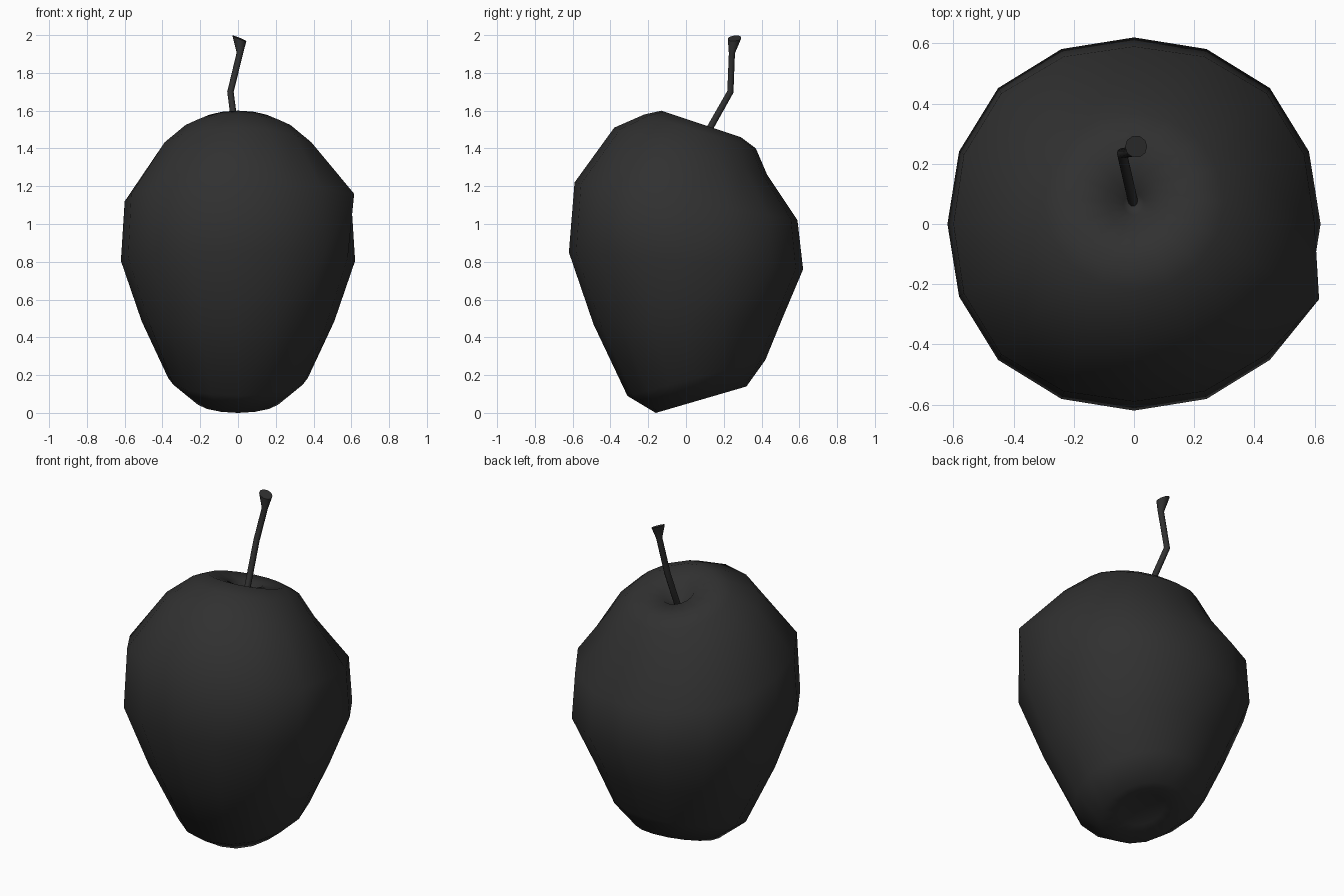
import bpy, bmesh
from math import sin, cos, pi, radians
from mathutils import Vector

if "Cube" in bpy.data.objects:
    bpy.data.objects.remove(bpy.data.objects["Cube"])

mat = bpy.data.materials.new("dark_grey")
mat.diffuse_color = (0.03, 0.03, 0.03, 1)
mat.use_nodes = True
mat.node_tree.nodes["Principled BSDF"].inputs["Base Color"].default_value = mat.diffuse_color


def loft(name, rings, close_start=None, close_end=None):
    """Skin a stack of equal-length rings; ends close to a point or a flat cap."""
    bm = bmesh.new()
    rows = [[bm.verts.new(p) for p in r] for r in rings]
    n = len(rows[0])
    for a, b in zip(rows, rows[1:]):
        for i in range(n):
            j = (i + 1) % n
            bm.faces.new((a[i], a[j], b[j], b[i]))
    for row, tip in ((rows[0], close_start), (rows[-1], close_end)):
        if tip is None:
            bm.faces.new(row)
        else:
            t = bm.verts.new(tip)
            for i in range(n):
                bm.faces.new((row[i], row[(i + 1) % n], t))
    bmesh.ops.recalc_face_normals(bm, faces=bm.faces)
    me = bpy.data.meshes.new(name)
    bm.to_mesh(me)
    bm.free()
    me.materials.append(mat)
    ob = bpy.data.objects.new(name, me)
    bpy.context.collection.objects.link(ob)
    me.polygons.foreach_set("use_smooth", [True] * len(me.polygons))
    me.update()
    return ob


# Fruit body: tilted rings as (front y, front z, back y, back z, half width x, lumpiness)
SEGMENTS = 16
profile = [
    (-0.05, 0.06, 0.20, 0.13, 0.12, 0),
    (-0.16, 0.00, 0.32, 0.14, 0.23, 0),
    (-0.31, 0.09, 0.42, 0.28, 0.37, 0),
    (-0.49, 0.47, 0.51, 0.50, 0.51, 0),
    (-0.62, 0.85, 0.62, 0.76, 0.62, 0.03),
    (-0.59, 1.22, 0.59, 1.02, 0.60, 0.04),
    (-0.38, 1.51, 0.43, 1.26, 0.42, 0),
    (-0.22, 1.58, 0.37, 1.40, 0.30, 0),
    (-0.13, 1.60, 0.29, 1.46, 0.21, 0),
    (-0.02, 1.54, 0.17, 1.48, 0.09, 0),
    (0.03, 1.45, 0.10, 1.43, 0.035, 0),
]
body_rings = []
for fy, fz, by, bz, hw, lump in profile:
    ring = []
    for i in range(SEGMENTS):
        a = 2 * pi * i / SEGMENTS
        k = 1 + lump * sin(2 * a) ** 2
        s = sin(a) * k
        ring.append(Vector((hw * cos(a) * k,
                            (fy + by) / 2 + s * (by - fy) / 2,
                            (fz + bz) / 2 + s * (bz - fz) / 2)))
    body_rings.append(ring)
# one raised lump on the right shoulder
body_rings[5][SEGMENTS - 1] = Vector((0.615, -0.25, 1.16))
loft("fruit_body", body_rings, (0, 0.075, 0.115), (0, 0.065, 1.42))

# Stem: kinked tube with a flared, slanted tip (x, y, z, radius, slant x, slant y)
path = [
    (0.00, 0.06, 1.39, 0.017, 0.0, -0.5),
    (-0.04, 0.235, 1.70, 0.017, 0.0, -0.3),
    (0.01, 0.243, 1.905, 0.017, -0.2, 0.0),
    (0.007, 0.257, 1.983, 0.037, -0.4, 0.1),
]
stem_rings = [[Vector((x + r * cos(a), y + r * sin(a),
                       z + r * (cos(a) * sx + sin(a) * sy)))
               for a in (radians(36 * i) for i in range(10))]
              for x, y, z, r, sx, sy in path]
stem = loft("stem", stem_rings)
bpy.context.view_layer.objects.active = stem
stem.select_set(True)
bpy.ops.object.shade_smooth_by_angle(angle=radians(50))
